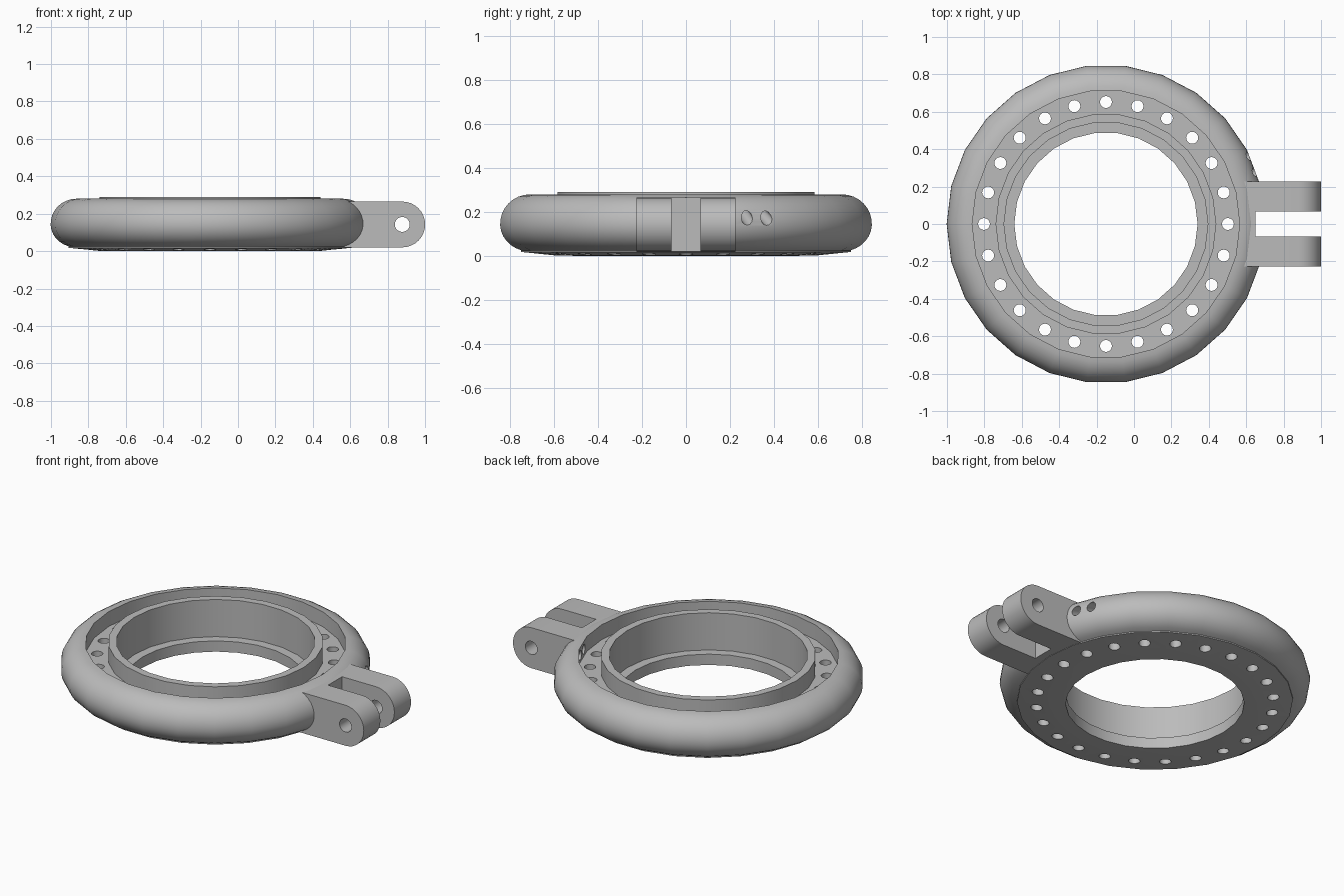
import bpy, bmesh, math
from mathutils import Matrix, Vector

if "Cube" in bpy.data.objects:
    bpy.data.objects.remove(bpy.data.objects["Cube"])

CX = -0.15            # ring axis
SEG = 26

metal = bpy.data.materials.new("grey_metal")
metal.diffuse_color = (0.5, 0.5, 0.5, 1)
metal.use_nodes = True
metal.node_tree.nodes["Principled BSDF"].inputs["Base Color"].default_value = metal.diffuse_color


def make(name, bm):
    bmesh.ops.recalc_face_normals(bm, faces=bm.faces)
    me = bpy.data.meshes.new(name)
    bm.to_mesh(me)
    bm.free()
    ob = bpy.data.objects.new(name, me)
    bpy.context.collection.objects.link(ob)
    me.materials.append(metal)
    return ob


def cylinder(bm, r, depth, matrix, n=16):
    bmesh.ops.create_cone(bm, cap_ends=True, segments=n, radius1=r, radius2=r,
                          depth=depth, matrix=matrix)


def cut(ob, cutter):
    m = ob.modifiers.new("cut", 'BOOLEAN')
    m.operation, m.solver, m.object = 'DIFFERENCE', 'EXACT', cutter
    bpy.context.view_layer.objects.active = ob
    bpy.ops.object.modifier_apply(modifier=m.name)


# Ring: revolved section with rounded outer wall, channel, raised lip and bore ledge
profile = [(0.49, 0.0), (0.49, 0.065), (0.545, 0.065), (0.545, 0.29), (0.59, 0.29),
           (0.59, 0.19), (0.715, 0.19), (0.715, 0.28)]
for i in range(1, 15):
    a = math.radians(90 - i * 163 / 14)
    b = 0.135 if a > 0 else 0.125
    profile.append((0.715 + 0.137 * math.cos(a), 0.145 + b * math.sin(a)))
profile += [(0.757, 0.025), (0.757, 0.018), (0.6, 0.002)]

bm = bmesh.new()
rings = []
for k in range(SEG):
    t = 2 * math.pi * k / SEG
    rings.append([bm.verts.new((CX + r * math.cos(t), r * math.sin(t), z)) for r, z in profile])
n = len(profile)
for k in range(SEG):
    p, q = rings[k], rings[(k + 1) % SEG]
    for i in range(n):
        j = (i + 1) % n
        bm.faces.new((p[i], q[i], q[j], p[j]))
ring = make("ring", bm)

# Clevis: round-ended block
pin = Vector((0.878, 0, 0.1425))
R = 0.1225
outline = [(0.57, pin.z - R)]
for i in range(17):
    a = math.radians(-90 + i * 180 / 16)
    outline.append((pin.x + R * math.cos(a), pin.z + R * math.sin(a)))
outline.append((0.57, pin.z + R))
bm = bmesh.new()
face = bm.faces.new([bm.verts.new((x, -0.226, z)) for x, z in outline])
ext = bmesh.ops.extrude_face_region(bm, geom=[face])
bmesh.ops.translate(bm, vec=(0, 0.452, 0),
                    verts=[v for v in ext["geom"] if isinstance(v, bmesh.types.BMVert)])
clevis = make("clevis", bm)

# Cutter: slot between the clevis arms
bm = bmesh.new()
bmesh.ops.create_cube(bm, size=1, matrix=Matrix.Translation((0.95, 0, 0.15))
                      @ Matrix.Diagonal((0.6, 0.134, 0.6, 1)))
slot = make("slot_cutter", bm)

# Cutter: pin hole
bm = bmesh.new()
cylinder(bm, 0.04, 0.8, Matrix.Translation(pin) @ Matrix.Rotation(math.pi / 2, 4, 'X'), 20)
pin_hole = make("pin_cutter", bm)

# Cutter: bolt holes around the channel
bm = bmesh.new()
for k in range(24):
    t = k * math.pi / 12
    cylinder(bm, 0.032, 0.35, Matrix.Translation(
        (CX + 0.652 * math.cos(t), 0.652 * math.sin(t), 0.1)))
bolts = make("bolt_cutter", bm)

# Cutter: two slanted ports through the outer wall
bm = bmesh.new()
for deg in (19.2, 25.6):
    t = math.radians(deg)
    d = Vector((math.cos(t), math.sin(t), -0.47)).normalized()
    entry = Vector((CX + 0.845 * math.cos(t), 0.845 * math.sin(t), 0.17))
    cylinder(bm, 0.027, 0.24, Matrix.Translation(entry - d * 0.06)
             @ d.to_track_quat('Z', 'Y').to_matrix().to_4x4(), 12)
ports = make("port_cutter", bm)

for c in (slot, bolts, ports):
    cut(ring, c)
for c in (slot, pin_hole):
    cut(clevis, c)
for c in (slot, pin_hole, bolts, ports):
    bpy.data.objects.remove(c)

# Smooth shading with sharp edges kept
for ob in (ring, clevis):
    bpy.ops.object.select_all(action='DESELECT')
    ob.select_set(True)
    bpy.context.view_layer.objects.active = ob
    bpy.ops.object.shade_smooth_by_angle(angle=math.radians(32))
